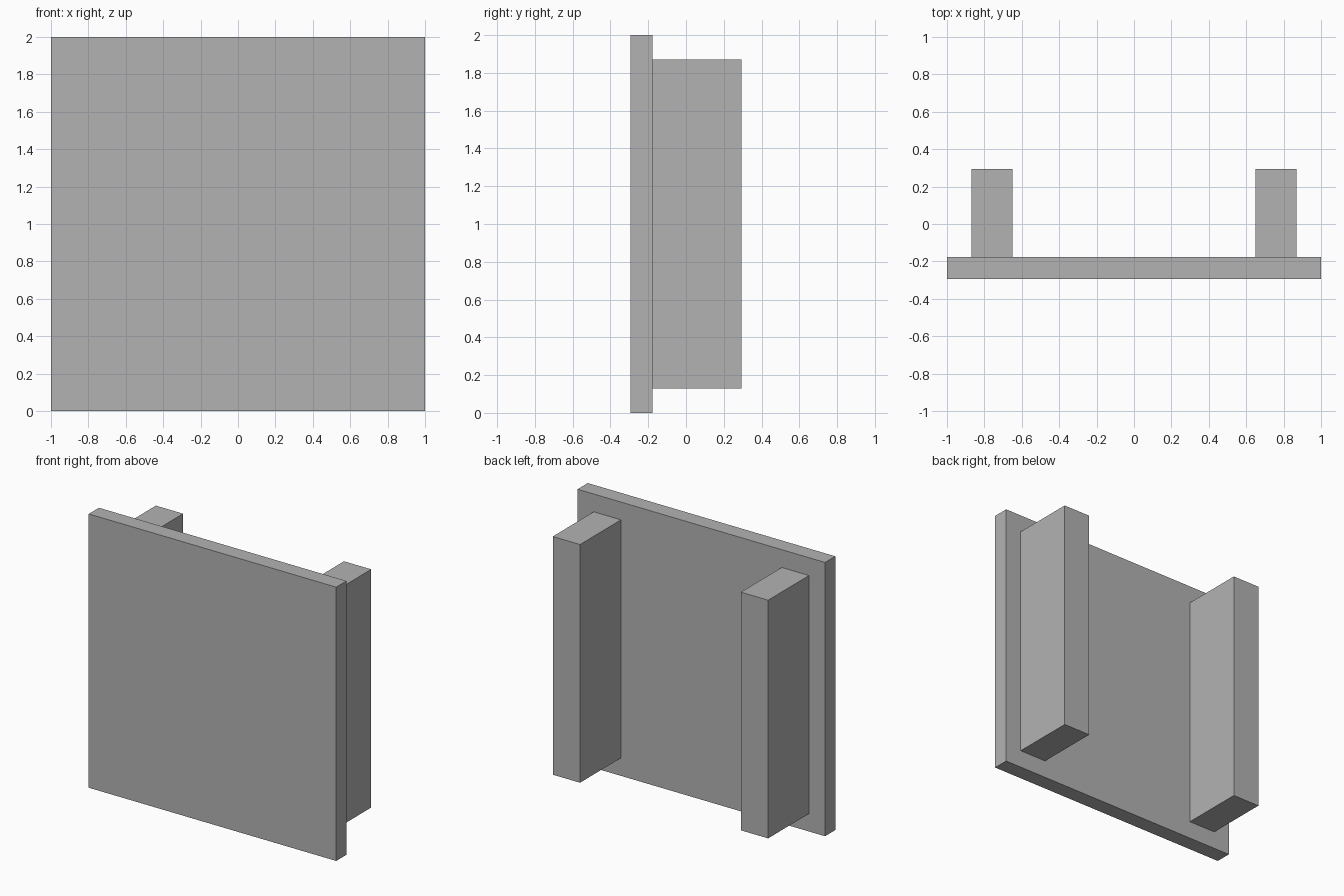
import bpy
from mathutils import Vector

default_cube = bpy.data.objects.get("Cube")
if default_cube:
    bpy.data.objects.remove(default_cube, do_unlink=True)

# Single plain grey
grey = bpy.data.materials.new("plain_grey")
grey.use_nodes = True
colour = (0.45, 0.45, 0.45, 1)
grey.diffuse_color = colour
grey.node_tree.nodes["Principled BSDF"].inputs["Base Color"].default_value = colour


def box(name, low, high):
    """Add a flat-sided box spanning two opposite corners."""
    low, high = Vector(low), Vector(high)
    bpy.ops.mesh.primitive_cube_add(size=1, location=(low + high) / 2)
    obj = bpy.context.object
    obj.name = name
    obj.scale = high - low
    bpy.ops.object.transform_apply(location=False, rotation=False, scale=True)
    obj.data.materials.append(grey)
    return obj


BACK = 0.295      # half the overall depth
JOINT = -0.177    # where the battens meet the panel

# Square front panel
box("front_panel", (-1, -BACK, 0), (1, JOINT, 2))

# Upright battens behind the panel, one on each side
for side, sign in (("left", 1), ("right", -1)):
    inner, outer = sorted((sign * 0.65, sign * 0.87))
    box(side + "_batten", (inner, JOINT, 0.13), (outer, BACK, 1.87))
